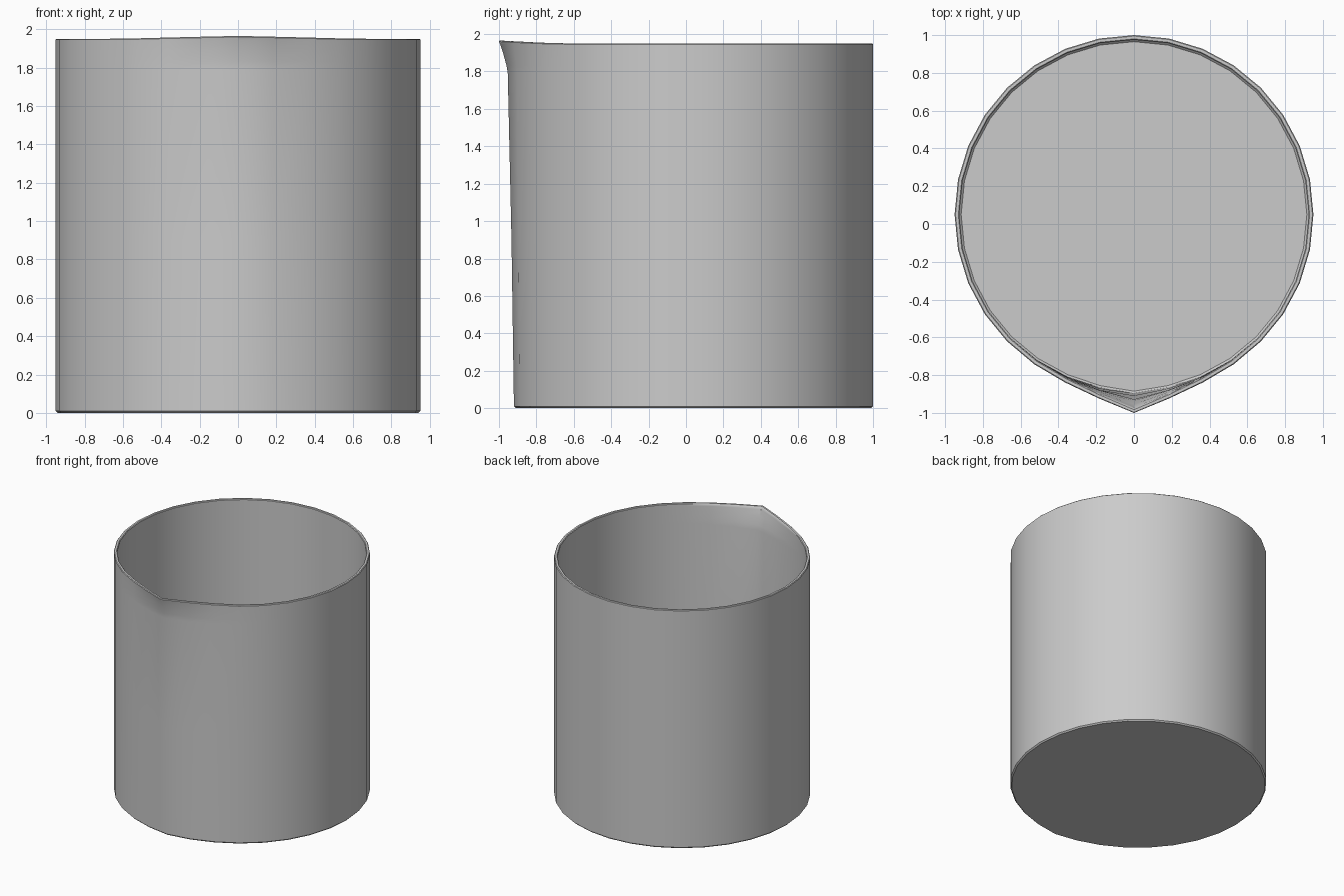
import bpy, bmesh, math

if "Cube" in bpy.data.objects:
    bpy.data.objects.remove(bpy.data.objects["Cube"])

SEG = 32
CY = 0.05                      # centre of the round body; the spout extends to y = -1

# Wall section: (radius, height, spout pull at the front), outside bottom to inside bottom
PROFILE = [
    (0.940, 0.000, 0.020), (0.950, 0.010, 0.020), (0.950, 0.900, 0.033),
    (0.950, 1.790, 0.053), (0.950, 1.830, 0.060), (0.950, 1.890, 0.078),
    (0.950, 1.930, 0.093), (0.950, 1.945, 0.100), (0.945, 1.950, 0.102),
    (0.930, 1.950, 0.103), (0.925, 1.945, 0.103), (0.925, 1.930, 0.096),
    (0.925, 1.890, 0.080), (0.925, 1.830, 0.060), (0.925, 1.790, 0.053),
    (0.925, 0.900, 0.033), (0.925, 0.035, 0.020), (0.915, 0.025, 0.020),
]
# Share of the pull by number of segments away from the spout tip
FALLOFF = {0: 1.0, 1: 0.42, 2: 0.12, 3: 0.03}


def ring(bm, radius, z, pull):
    verts = []
    for i in range(SEG):
        a = -math.pi / 2 + i * 2 * math.pi / SEG
        w = FALLOFF.get(min(i, SEG - i), 0.0)
        lift = 0.015 * max(0, 1 - min(i, SEG - i) / 3.5) * max(0, (z - 1.8) / 0.15)
        verts.append(bm.verts.new((radius * math.cos(a),
                                   CY + radius * math.sin(a) - pull * w,
                                   z + lift)))
    return verts


# Beaker: one closed shell with wall, floor and pulled spout
bm = bmesh.new()
rings = [ring(bm, *p) for p in PROFILE]
for lower, upper in zip(rings, rings[1:]):
    for i in range(SEG):
        j = (i + 1) % SEG
        bm.faces.new((lower[i], lower[j], upper[j], upper[i]))
bm.faces.new(rings[0][::-1])
bm.faces.new(rings[-1])
bmesh.ops.recalc_face_normals(bm, faces=bm.faces)

mesh = bpy.data.meshes.new("beaker")
bm.to_mesh(mesh)
bm.free()
beaker = bpy.data.objects.new("beaker", mesh)
bpy.context.collection.objects.link(beaker)
bpy.context.view_layer.objects.active = beaker
beaker.select_set(True)
bpy.ops.object.shade_smooth_by_angle(angle=math.radians(40))
